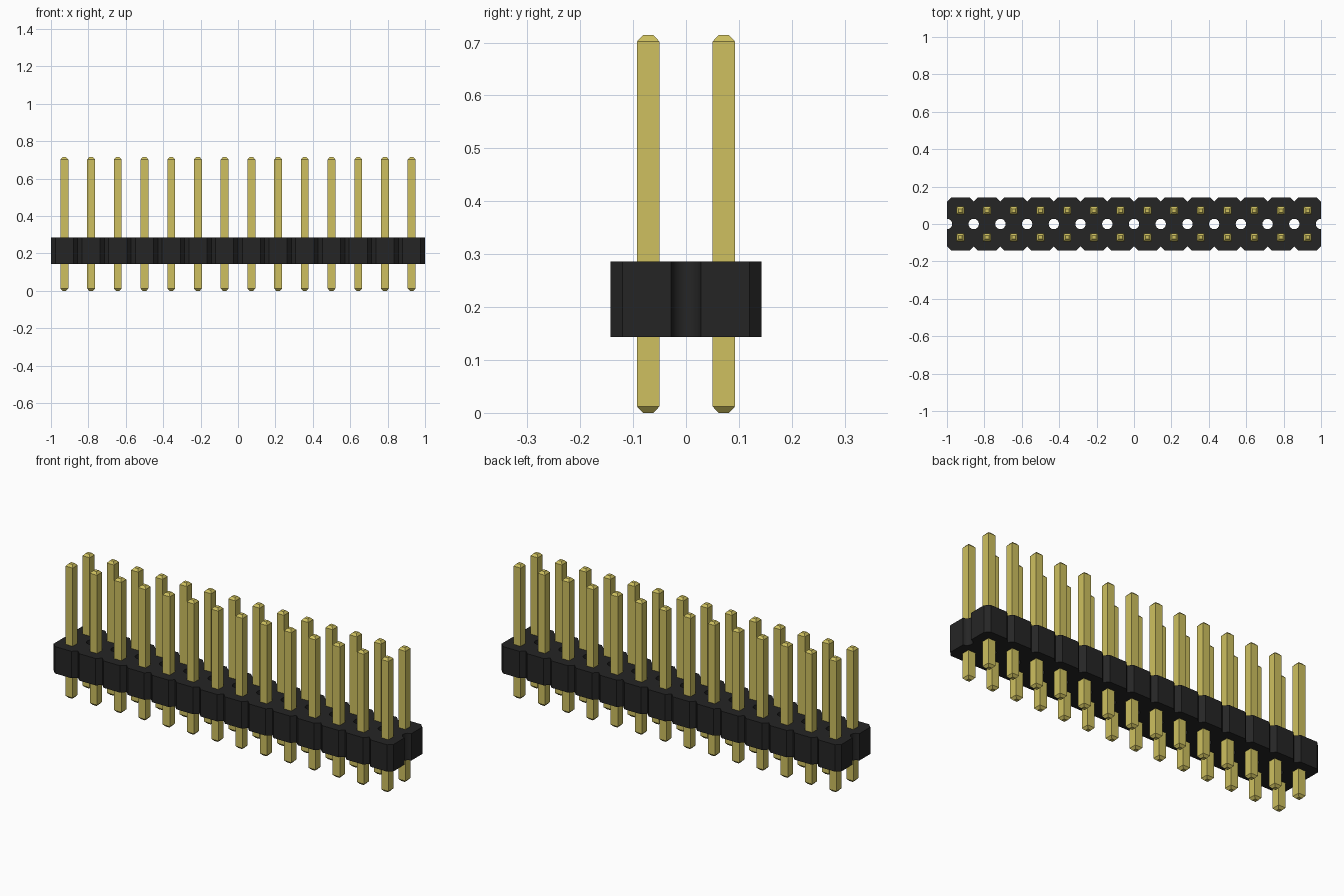
import bpy, bmesh, math

cube = bpy.data.objects.get("Cube")
if cube:
    bpy.data.objects.remove(cube, do_unlink=True)

COLUMNS = 14
PITCH = 2 / COLUMNS
HALF = PITCH / 2
BODY_LOW, BODY_HIGH = 0.143, 0.286
CHAMFER = 0.023
HOLE_RADIUS = 0.028
HOLE_STEPS = 8


def material(name, rgb, roughness):
    mat = bpy.data.materials.new(name)
    mat.use_nodes = True
    mat.diffuse_color = (*rgb, 1)
    shader = mat.node_tree.nodes["Principled BSDF"]
    shader.inputs["Base Color"].default_value = (*rgb, 1)
    shader.inputs["Roughness"].default_value = roughness
    return mat


def add_object(name, mesh, location=(0, 0, 0)):
    obj = bpy.data.objects.new(name, mesh)
    obj.location = location
    bpy.context.collection.objects.link(obj)
    return obj


black = material("black plastic", (0.0185, 0.0185, 0.0185), 0.6)
gold = material("gold metal", (0.62, 0.53, 0.115), 0.4)


# Outline of one housing cell: chamfered corners and a half hole on each side
def cell_outline():
    right = [(HALF - CHAMFER, -PITCH), (HALF, -PITCH + CHAMFER)]
    for i in range(HOLE_STEPS + 1):
        a = math.pi * i / HOLE_STEPS
        right.append((HALF - HOLE_RADIUS * math.sin(a), -HOLE_RADIUS * math.cos(a)))
    right += [(HALF, PITCH - CHAMFER), (HALF - CHAMFER, PITCH)]
    return right + [(-x, -y) for x, y in right]


# Housing: cells joined in a row, with no walls where neighbours touch
bm = bmesh.new()
outline = cell_outline()
for column in range(COLUMNS):
    cx = (column + 0.5) * PITCH - 1
    low = [bm.verts.new((cx + x, y, BODY_LOW)) for x, y in outline]
    high = [bm.verts.new((cx + x, y, BODY_HIGH)) for x, y in outline]
    bm.faces.new(low[::-1])
    bm.faces.new(high)
    for i, (x, y) in enumerate(outline):
        j = (i + 1) % len(outline)
        middle = (x + outline[j][0]) / 2
        on_side = abs(abs(middle) - HALF) < 1e-5
        at_end = abs(cx + middle) > 1 - 1e-4
        if on_side and not at_end:
            continue
        bm.faces.new((low[i], low[j], high[j], high[i]))
bmesh.ops.remove_doubles(bm, verts=bm.verts, dist=1e-4)
bmesh.ops.recalc_face_normals(bm, faces=bm.faces)
body_mesh = bpy.data.meshes.new("housing")
bm.to_mesh(body_mesh)
bm.free()
body_mesh.materials.append(black)
housing = add_object("housing", body_mesh)
bpy.context.view_layer.objects.active = housing
housing.select_set(True)
bpy.ops.object.shade_smooth_by_angle(angle=math.radians(30))
housing.select_set(False)

# Pin: square bar with tapered tips
bm = bmesh.new()
rings = []
for z, r in ((0, 0.010), (0.012, 0.021), (0.702, 0.021), (0.714, 0.010)):
    corners = ((-r, -r), (r, -r), (r, r), (-r, r))
    rings.append([bm.verts.new((x, y, z)) for x, y in corners])
bm.faces.new(rings[0][::-1])
bm.faces.new(rings[-1])
for a, b in zip(rings, rings[1:]):
    for i in range(4):
        j = (i + 1) % 4
        bm.faces.new((a[i], a[j], b[j], b[i]))
pin_mesh = bpy.data.meshes.new("pin")
bm.to_mesh(pin_mesh)
bm.free()
pin_mesh.materials.append(gold)

# Two rows of pins
for row, y in (("front", -HALF), ("back", HALF)):
    for column in range(COLUMNS):
        x = (column + 0.5) * PITCH - 1
        add_object(f"{row}_pin_{column + 1}", pin_mesh, (x, y, 0))
